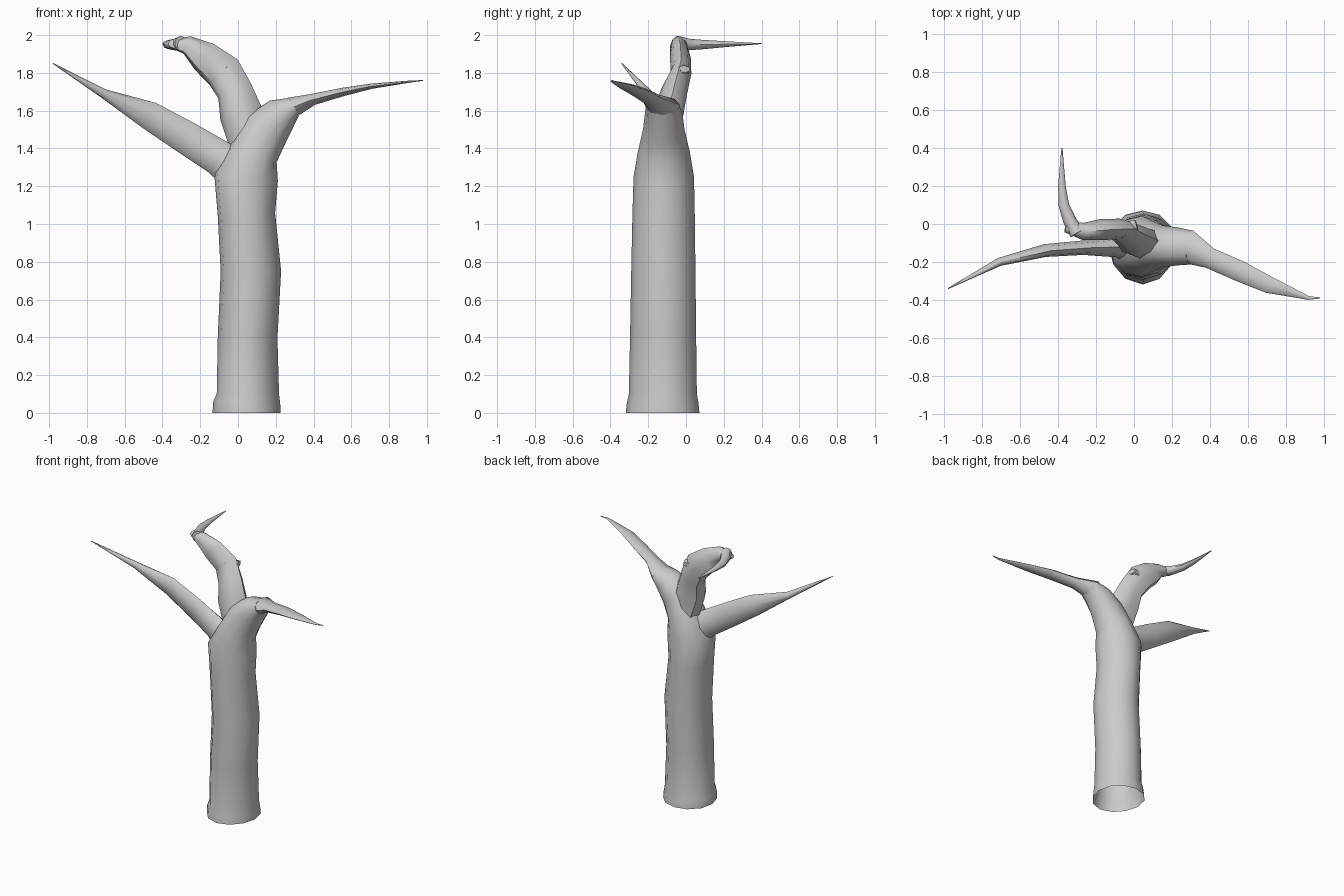
import bpy, bmesh, math
from mathutils import Vector


def loft(name, rings, ref, sides, cap_start=False, wobble=0.0):
    """Skin elliptical rings (centre, half width across, half width along ref)."""
    bm = bmesh.new()
    pts = [Vector(r[:3]) for r in rings]
    loops = []
    for i, (x, y, z, a, b) in enumerate(rings):
        t = (pts[min(i + 1, len(pts) - 1)] - pts[max(i - 1, 0)]).normalized()
        v = Vector(ref)
        v = (v - t * v.dot(t)).normalized()
        u = v.cross(t)
        loop = []
        for k in range(sides):
            ang = 2 * math.pi * k / sides
            s = 1 + wobble * math.sin(3 * ang + i * 0.4)
            loop.append(bm.verts.new(pts[i] + s * (u * a * math.cos(ang) + v * b * math.sin(ang))))
        loops.append(loop)
    for lo, hi in zip(loops, loops[1:]):
        for k in range(sides):
            n = (k + 1) % sides
            bm.faces.new((lo[k], lo[n], hi[n], hi[k]))
    bm.faces.new(loops[-1])
    if cap_start:
        bm.faces.new(loops[0][::-1])
    bmesh.ops.recalc_face_normals(bm, faces=bm.faces)
    me = bpy.data.meshes.new(name)
    bm.to_mesh(me)
    bm.free()
    ob = bpy.data.objects.new(name, me)
    bpy.context.collection.objects.link(ob)
    for o in bpy.context.selected_objects:
        o.select_set(False)
    ob.select_set(True)
    bpy.context.view_layer.objects.active = ob
    bpy.ops.object.shade_smooth_by_angle(angle=math.radians(50))
    return ob


# Trunk with flared open foot, bending into the right limb
loft("trunk", [
    (0.045, -0.12, 0.0, 0.18, 0.195),
    (0.045, -0.12, 0.05, 0.178, 0.19),
    (0.05, -0.12, 0.10, 0.165, 0.18),
    (0.048, -0.12, 0.40, 0.158, 0.175),
    (0.065, -0.12, 0.75, 0.16, 0.17),
    (0.042, -0.12, 1.05, 0.152, 0.165),
    (0.04, -0.12, 1.25, 0.17, 0.16),
    (0.085, -0.12, 1.38, 0.13, 0.138),
    (0.15, -0.12, 1.50, 0.125, 0.11),
    (0.23, -0.12, 1.58, 0.095, 0.10),
    (0.30, -0.125, 1.625, 0.05, 0.09),
], (0, 1, 0), 12, wobble=0.02)

# Right branch: flat blade reaching forward
loft("right_branch", [
    (0.20, -0.12, 1.55, 0.09, 0.09),
    (0.29, -0.12, 1.62, 0.055, 0.09),
    (0.40, -0.18, 1.66, 0.03, 0.055),
    (0.56, -0.25, 1.70, 0.022, 0.055),
    (0.71, -0.32, 1.73, 0.014, 0.045),
    (0.92, -0.39, 1.755, 0.005, 0.01),
    (0.98, -0.39, 1.76, 0.002, 0.003),
], (0, 1, 0), 8, True)

# Left branch: tall thin blade
loft("left_branch", [
    (0.04, -0.12, 1.25, 0.12, 0.10),
    (-0.10, -0.12, 1.35, 0.095, 0.055),
    (-0.27, -0.125, 1.455, 0.088, 0.038),
    (-0.47, -0.14, 1.575, 0.075, 0.034),
    (-0.71, -0.20, 1.69, 0.025, 0.022),
    (-0.98, -0.34, 1.85, 0.002, 0.003),
], (0, 1, 0), 8, True)

# Middle branch leaning left
loft("middle_branch", [
    (0.07, -0.10, 1.38, 0.10, 0.09),
    (0.015, -0.09, 1.58, 0.115, 0.08),
    (-0.02, -0.06, 1.70, 0.095, 0.07),
    (-0.08, -0.025, 1.80, 0.10, 0.055),
    (-0.18, -0.03, 1.88, 0.085, 0.055),
    (-0.27, -0.04, 1.945, 0.05, 0.045),
    (-0.36, -0.015, 1.955, 0.02, 0.03),
], (0, 1, 0), 8, True, 0.06)

# Small broken knot on the middle branch
loft("branch_knot", [
    (-0.07, -0.03, 1.81, 0.05, 0.05),
    (0.015, -0.01, 1.82, 0.02, 0.035),
], (0, 1, 0), 6, True)

# Curled twig pointing backwards
loft("curled_twig", [
    (-0.30, -0.05, 1.955, 0.04, 0.042),
    (-0.34, 0.02, 1.95, 0.035, 0.03),
    (-0.37, 0.10, 1.95, 0.028, 0.024),
    (-0.38, 0.20, 1.952, 0.02, 0.016),
    (-0.38, 0.40, 1.955, 0.003, 0.002),
], (0, 0, 1), 8, True)
